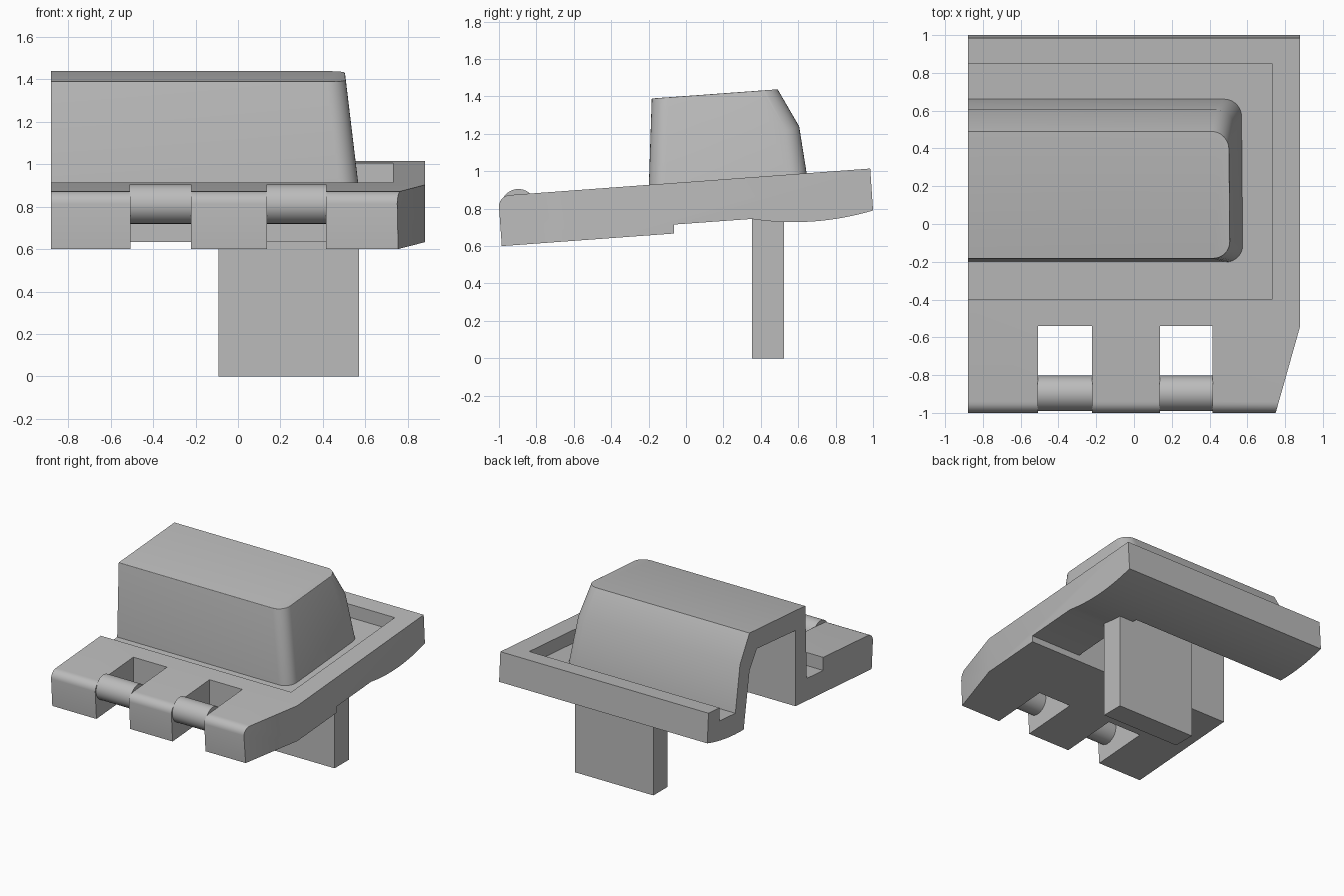
import bpy, bmesh, math
from mathutils import Vector

if "Cube" in bpy.data.objects:
    bpy.data.objects.remove(bpy.data.objects["Cube"], do_unlink=True)

grey = bpy.data.materials.new("plain grey")
grey.use_nodes = True
grey.diffuse_color = (0.5, 0.5, 0.5, 1)
grey.node_tree.nodes["Principled BSDF"].inputs["Base Color"].default_value = (0.5, 0.5, 0.5, 1)


def finish(name, bm):
    bmesh.ops.recalc_face_normals(bm, faces=bm.faces)
    mesh = bpy.data.meshes.new(name)
    bm.to_mesh(mesh)
    bm.free()
    mesh.materials.append(grey)
    ob = bpy.data.objects.new(name, mesh)
    bpy.context.collection.objects.link(ob)
    return ob


def prism_mesh(points, start, end, axis):
    """Extrude a 2D outline along axis; outline uses the other two axes in order."""
    bm = bmesh.new()

    def ring(d):
        rows = []
        for p in points:
            co = list(p)
            co.insert(axis, d)
            rows.append(bm.verts.new(co))
        return rows
    a, b = ring(start), ring(end)
    bm.faces.new(a)
    bm.faces.new(b[::-1])
    for i in range(len(a)):
        j = (i + 1) % len(a)
        bm.faces.new((a[i], b[i], b[j], a[j]))
    return bm


def prism(name, points, start, end, axis):
    return finish(name, prism_mesh(points, start, end, axis))


def combine(target, tool, operation):
    mod = target.modifiers.new(operation, 'BOOLEAN')
    mod.operation = operation
    mod.solver = 'EXACT'
    mod.object = tool
    bpy.context.view_layer.objects.active = target
    bpy.ops.object.modifier_apply(modifier=mod.name)
    bpy.data.objects.remove(tool, do_unlink=True)


def smooth(ob):
    bpy.ops.object.select_all(action='DESELECT')
    ob.select_set(True)
    bpy.context.view_layer.objects.active = ob
    bpy.ops.object.shade_smooth_by_angle(angle=math.radians(25))


def top_z(y):
    return 0.942 + 0.0735 * y


END = -0.88

# Sloping base plate with a rounded front edge and a curved belly at the back
nose = []
for i in range(7):
    t = math.radians(90 + 15 * i)
    nose.append((-0.94 + 0.06 * math.cos(t), top_z(-0.94) - 0.06 + 0.06 * math.sin(t)))
belly = []
for i in range(13):
    t = i / 12
    belly.append((0.35 + 0.65 * t, 0.745 - 0.1 * t + 0.145 * t * t))
plate = [(0.985, top_z(0.985))] + nose + [(-0.985, 0.6), (-0.065, 0.667), (-0.065, 0.715)] + belly
housing = prism("housing", plate, END, 0.88, 0)

# Angled front corner
combine(housing, prism("corner_cutter", [(0.75, -1), (0.74, -1.1), (1, -1.1), (1, -0.54), (0.88, -0.54)],
                       0.4, 1.2, 2), 'DIFFERENCE')

# Recess around the cover
groove = [(-0.4, top_z(-0.4) - 0.1), (0.85, top_z(0.85) - 0.1), (0.85, 1.3), (-0.4, 1.3)]
combine(housing, prism("groove_cutter", groove, -1, 0.73, 0), 'DIFFERENCE')

# Raised cover, tapered at its closed end with rounded corners
outline = [(-0.202, 0.82), (-0.183, 1.389), (0.49, 1.438), (0.605, 1.24), (0.672, 0.82)]
bm = prism_mesh(outline, END, 0.57, 0)
for v in bm.verts:
    if v.co.x > 0:
        v.co.x = 0.577 - 0.12 * (v.co.z - 0.82)
end_edges = [e for e in bm.edges if all(v.co.x > 0 for v in e.verts)]


def slant(e):
    d = e.verts[1].co - e.verts[0].co
    return abs(d.z) / d.length


corners = [e for e in end_edges if slant(e) > 0.5]
bmesh.ops.bevel(bm, geom=corners, offset=0.09, segments=8, profile=0.5, affect='EDGES')
bm.normal_update()
rim = []
for e in bm.edges:
    if len(e.link_faces) == 2 and all(v.co.z > 1.37 for v in e.verts):
        ups = sorted(f.normal.z for f in e.link_faces)
        back_crease = min(f.normal.y for f in e.link_faces) > -0.15 and all(v.co.y > 0.4 for v in e.verts)
        at_cut = all(v.co.x < END + 0.01 for v in e.verts)
        if ups[0] < 0.4 and ups[1] > 0.9 and not back_crease and not at_cut:
            rim.append(e)
bmesh.ops.bevel(bm, geom=rim, offset=0.022, segments=4, profile=0.5, affect='EDGES', clamp_overlap=True)
combine(housing, finish("cover", bm), 'UNION')

# Hollow under the cover, open below and at the flat end
hollow = [(-0.065, 0.4), (-0.065, 1.245), (0.4, 1.285), (0.49, 1.15), (0.56, 0.73), (0.56, 0.4)]
combine(housing, prism("hollow_cutter", hollow, -1, 0.45, 0), 'DIFFERENCE')

# Hinge slots, each with a round pin
for side, x0, x1 in (("right", -0.507, -0.222), ("left", 0.137, 0.415)):
    slot = [(-1.1, 0.4), (-0.54, 0.4), (-0.54, 1.2), (-1.1, 1.2)]
    combine(housing, prism("slot_cutter", slot, x0, x1, 0), 'DIFFERENCE')
    circle = [(-0.896 + 0.093 * math.cos(math.tau * i / 40), 0.812 + 0.093 * math.sin(math.tau * i / 40))
              for i in range(40)]
    smooth(prism(side + "_hinge_pin", circle, x0 - 0.003, x1 + 0.003, 0))
smooth(housing)

# Flat post hanging below, rooted inside the cover
prism("post", [(-0.092, 0), (0.57, 0), (0.57, 0.8), (0.44, 0.8), (0.44, 1.2), (-0.092, 1.2)], 0.352, 0.525, 1)
